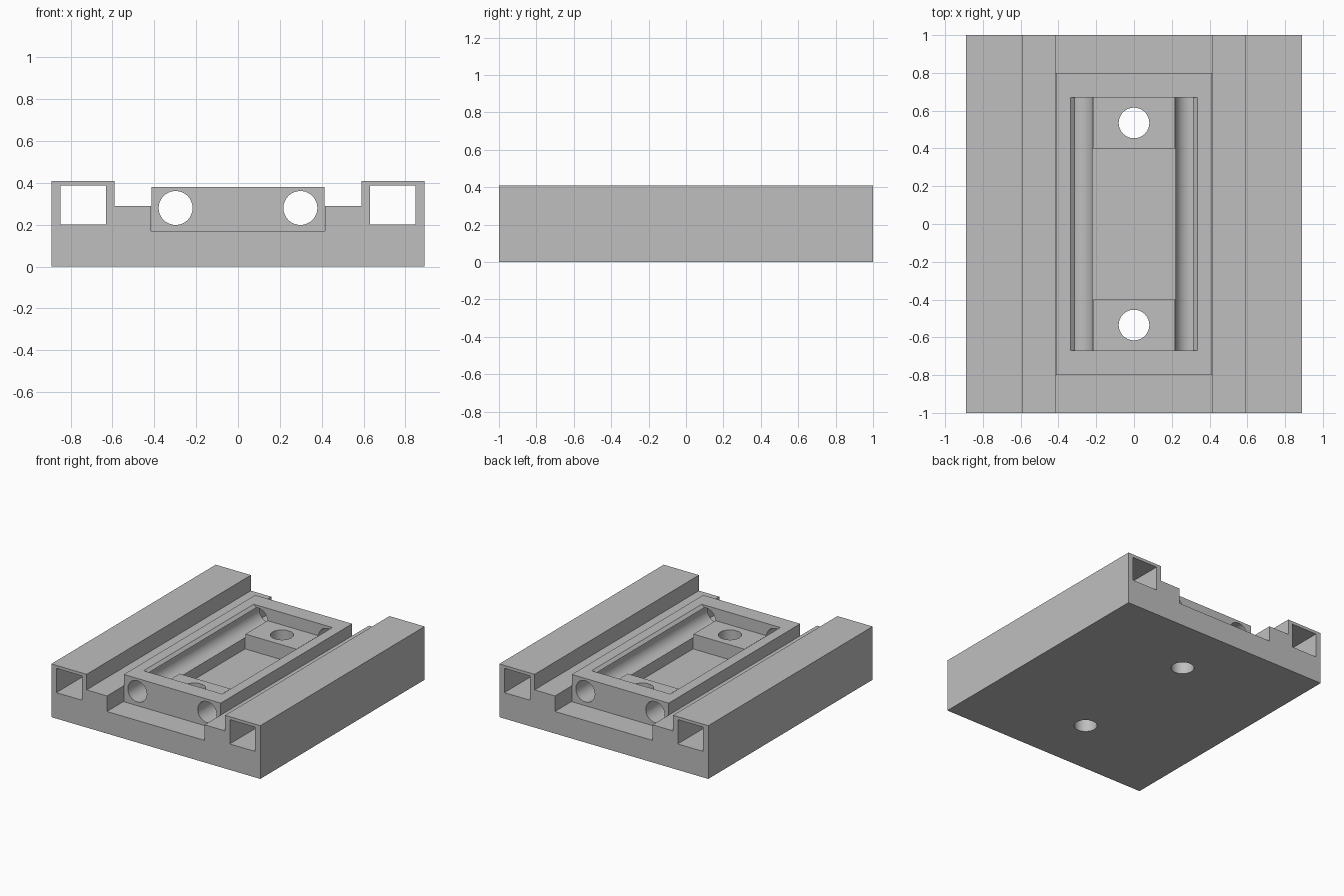
import bpy
import bmesh
import math
from mathutils import Matrix

cube = bpy.data.objects.get("Cube")
if cube:
    bpy.data.objects.remove(cube, do_unlink=True)

grey = bpy.data.materials.new("plain grey")
grey.use_nodes = True
colour = (0.52, 0.52, 0.52, 1)
grey.diffuse_color = colour
grey.node_tree.nodes["Principled BSDF"].inputs["Base Color"].default_value = colour


def make_object(name, bm):
    bmesh.ops.recalc_face_normals(bm, faces=bm.faces)
    mesh = bpy.data.meshes.new(name)
    bm.to_mesh(mesh)
    bm.free()
    mesh.materials.append(grey)
    obj = bpy.data.objects.new(name, mesh)
    bpy.context.collection.objects.link(obj)
    return obj


def extrude_profile(name, half, y):
    """Mirror a right-hand (x, z) outline and extrude it from -y to y."""
    outline = half + [(-x, z) for x, z in reversed(half)]
    bm = bmesh.new()
    face = bm.faces.new([bm.verts.new((x, -y, z)) for x, z in outline])
    new = bmesh.ops.extrude_face_region(bm, geom=[face])["geom"]
    bmesh.ops.translate(bm, vec=(0, 2 * y, 0),
                        verts=[v for v in new if isinstance(v, bmesh.types.BMVert)])
    return make_object(name, bm)


def box(name, x0, x1, y0, y1, z0, z1):
    bm = bmesh.new()
    bmesh.ops.create_cube(bm, size=1)
    for v in bm.verts:
        v.co = (x1 if v.co.x > 0 else x0, y1 if v.co.y > 0 else y0, z1 if v.co.z > 0 else z0)
    return make_object(name, bm)


def rod(name, centre, radius, length, along_y):
    bm = bmesh.new()
    turn = Matrix.Rotation(math.pi / 2 if along_y else 0, 4, "X")
    bmesh.ops.create_cone(bm, cap_ends=True, segments=64, radius1=radius, radius2=radius,
                          depth=length, matrix=Matrix.Translation(centre) @ turn)
    return make_object(name, bm)


def cut(obj, cutter):
    cutter.hide_render = True
    mod = obj.modifiers.new("cut", "BOOLEAN")
    mod.operation = "DIFFERENCE"
    mod.solver = "EXACT"
    mod.object = cutter
    bpy.ops.object.select_all(action="DESELECT")
    bpy.context.view_layer.objects.active = obj
    obj.select_set(True)
    bpy.ops.object.modifier_apply(modifier=mod.name)
    bpy.data.objects.remove(cutter, do_unlink=True)


# Base with two raised rails, ledges and a central channel
base = extrude_profile("base", [(0.89, 0), (0.89, 0.41), (0.59, 0.41), (0.59, 0.29),
                                (0.416, 0.29), (0.416, 0.17)], 1)

# Block seated in the channel
block = extrude_profile("centre_block", [(0.413, 0.17), (0.413, 0.38)], 0.8)

# Pocket with chamfered long sides, and the deeper well between the bosses
cut(block, extrude_profile("pocket_cutter", [(0.31, 0.285), (0.31, 0.357), (0.346, 0.39)], 0.67))
cut(block, box("well_cutter", -0.22, 0.22, -0.4, 0.4, 0.1, 0.32))

for side in (-1, 1):
    # Square tunnel through each rail
    xs = sorted((side * 0.63, side * 0.847))
    cut(base, box("tunnel_cutter", xs[0], xs[1], -1.1, 1.1, 0.2, 0.387))
    # Round bore along each side of the block
    cut(block, rod("bore_cutter", (side * 0.298, 0, 0.28), 0.081, 2, True))
    # Vertical bolt hole through block and base
    for part in (block, base):
        cut(part, rod("bolt_cutter", (0, side * 0.535, 0.2), 0.081, 1, False))

# Smooth bores with crisp edges
bpy.ops.object.select_all(action="DESELECT")
for part in (base, block):
    part.select_set(True)
bpy.context.view_layer.objects.active = base
bpy.ops.object.shade_smooth_by_angle(angle=math.radians(30))
